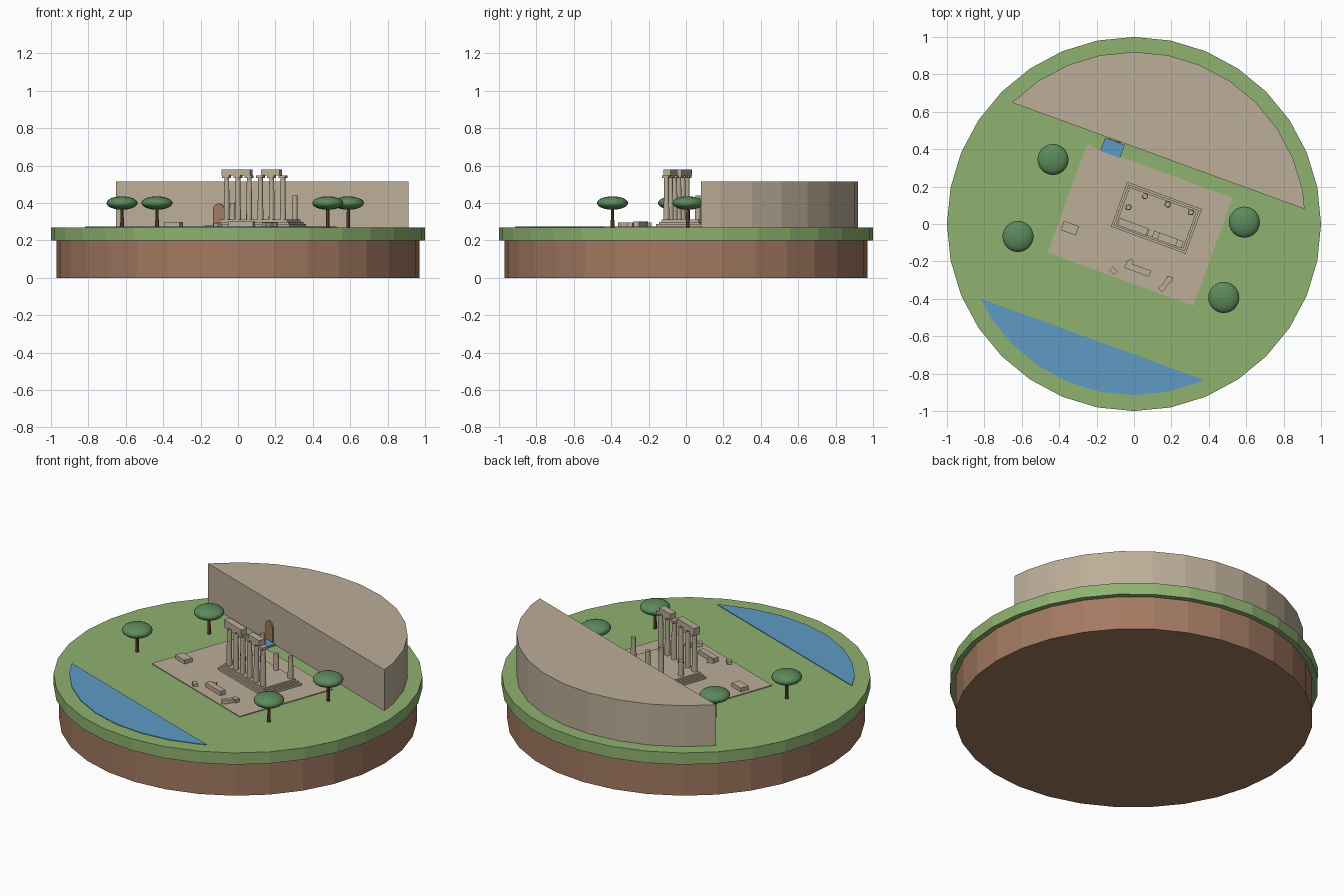
import bpy, bmesh, math
from mathutils import Matrix, Vector

cube = bpy.data.objects.get("Cube")
if cube:
    bpy.data.objects.remove(cube, do_unlink=True)

TURN = math.radians(-20)          # the whole site is turned about z
SITE = Matrix.Rotation(TURN, 4, 'Z')
GROUND = 0.27
PAVED = 0.275


def material(name, rgb):
    linear = [((c / 255 + 0.055) / 1.055) ** 2.4 for c in rgb] + [1]
    m = bpy.data.materials.new(name)
    m.use_nodes = True
    m.diffuse_color = linear
    m.node_tree.nodes["Principled BSDF"].inputs["Base Color"].default_value = linear
    return m


stone = material("pale stone", (188, 174, 152))
grass = material("grass green", (143, 178, 112))
earth = material("earth brown", (163, 122, 97))
water = material("water blue", (94, 154, 196))
bark = material("bark brown", (118, 78, 54))
leaf = material("leaf green", (92, 138, 92))


def finish(name, bm, mat, matrix=None):
    mesh = bpy.data.meshes.new(name)
    bm.to_mesh(mesh)
    bm.free()
    mesh.materials.append(mat)
    ob = bpy.data.objects.new(name, mesh)
    if matrix:
        ob.matrix_world = matrix
    bpy.context.collection.objects.link(ob)
    return ob


def drum(name, x, y, r1, r2, z0, z1, mat, sides=32, matrix=None):
    bm = bmesh.new()
    bmesh.ops.create_cone(bm, cap_ends=True, segments=sides, radius1=r1, radius2=r2,
                          depth=z1 - z0, matrix=Matrix.Translation((x, y, (z0 + z1) / 2)))
    return finish(name, bm, mat, matrix)


def box(name, u, v, sx, sy, z0, z1, mat, matrix=SITE, spin=0):
    bm = bmesh.new()
    place = Matrix.LocRotScale(Vector((u, v, (z0 + z1) / 2)),
                               Matrix.Rotation(math.radians(spin), 3, 'Z'),
                               Vector((sx, sy, z1 - z0)))
    bmesh.ops.create_cube(bm, size=1, matrix=place)
    return finish(name, bm, mat, matrix)


def disc_segment(name, radius, dist, side, z0, z1, mat):
    """Disc cut by a straight chord; keeps the part beyond the chord."""
    bm = bmesh.new()
    bmesh.ops.create_cone(bm, cap_ends=True, segments=32, radius1=radius, radius2=radius,
                          depth=z1 - z0, matrix=Matrix.Translation((0, 0, (z0 + z1) / 2)))
    normal = SITE.to_3x3() @ Vector((0, side, 0))
    cut = bmesh.ops.bisect_plane(bm, geom=bm.verts[:] + bm.edges[:] + bm.faces[:],
                                 plane_co=normal * dist, plane_no=normal, clear_inner=True)
    edges = [e for e in cut["geom_cut"] if isinstance(e, bmesh.types.BMEdge)]
    bmesh.ops.contextual_create(bm, geom=edges)
    bmesh.ops.recalc_face_normals(bm, faces=bm.faces[:])
    return finish(name, bm, mat)


# Island
drum("earth_base", 0, 0, 0.97, 0.97, 0, 0.2, earth)
drum("grass_top", 0, 0, 1, 1, 0.2, GROUND, grass)
disc_segment("cliff", 0.92, 0.387, 1, GROUND, 0.515, stone)
disc_segment("river", 0.915, 0.655, -1, GROUND - 0.01, 0.274, water)
box("paved_court", 0.033, 0.005, 0.83, 0.615, GROUND - 0.01, PAVED, stone)

# Spring and cave mouth
box("spring_pool", -0.247, 0.343, 0.112, 0.075, GROUND, 0.28, water)
bm = bmesh.new()
half, spring_line = 0.032, 0.365
outline = [(-half, GROUND), (half, GROUND)]
outline += [(half * math.cos(a), spring_line + half * math.sin(a))
            for a in (math.pi * i / 10 for i in range(11))]
face = bm.faces.new([bm.verts.new((-0.249 + x, 0.388, z)) for x, z in outline])
front = bmesh.ops.extrude_face_region(bm, geom=[face])["geom"]
bmesh.ops.translate(bm, vec=(0, -0.009, 0),
                    verts=[g for g in front if isinstance(g, bmesh.types.BMVert)])
bmesh.ops.recalc_face_normals(bm, faces=bm.faces[:])
finish("cave_mouth", bm, earth, SITE)

# Temple platform
TU, TV = 0.1015, 0.072
FLOOR = 0.312
for i in range(3):
    box(f"temple_step_{i + 1}", TU, TV, 0.425 - 0.022 * i, 0.255 - 0.022 * i,
        GROUND, 0.288 + 0.012 * i, stone)

# Standing front colonnade
for i in range(6):
    u, v = TU - 0.16 + 0.064 * i, TV - 0.088
    drum(f"front_column_{i + 1}", u, v, 0.016, 0.013, FLOOR, 0.535, stone, 12, SITE)
    box(f"front_capital_{i + 1}", u, v, 0.038, 0.038, 0.533, 0.548, stone)
box("left_lintel", 0.0, TV - 0.088, 0.162, 0.04, 0.546, 0.58, stone)
box("right_lintel", 0.197, TV - 0.088, 0.105, 0.04, 0.546, 0.58, stone)

# Broken columns
stumps = [(-0.059, 0.074, 0.40), (0.005, 0.16, 0.48), (0.133, 0.16, 0.41), (0.264, 0.163, 0.44)]
for i, (u, v, top) in enumerate(stumps):
    drum(f"broken_column_{i + 1}", u, v, 0.016, 0.0135, FLOOR, top, stone, 12, SITE)

# Fallen blocks: x, y, length, width, height, spin
blocks = [(-0.343, -0.022, 0.085, 0.052, 0.023, -20), (0.02, -0.242, 0.14, 0.034, 0.026, -20),
          (-0.022, -0.203, 0.035, 0.025, 0.02, 25), (-0.11, -0.25, 0.036, 0.026, 0.017, -45),
          (0.15, -0.342, 0.032, 0.03, 0.022, 40), (0.168, -0.322, 0.045, 0.025, 0.02, 55),
          (0.19, -0.295, 0.034, 0.028, 0.022, -15)]
for i, (x, y, sx, sy, h, spin) in enumerate(blocks):
    box(f"fallen_block_{i + 1}", x, y, sx, sy, GROUND, PAVED + h, stone, None, spin)

# Umbrella trees
for i, (x, y) in enumerate([(-0.433, 0.345), (-0.62, -0.067), (0.59, 0.01), (0.48, -0.393)]):
    drum(f"tree_trunk_{i + 1}", x, y, 0.01, 0.008, GROUND, 0.39, bark, 8)
    bm = bmesh.new()
    bmesh.ops.create_uvsphere(bm, u_segments=24, v_segments=12, radius=1,
                              matrix=Matrix.LocRotScale(Vector((x, y, 0.4)), None,
                                                        Vector((0.083, 0.083, 0.036))))
    for f in bm.faces:
        f.smooth = True
    finish(f"tree_crown_{i + 1}", bm, leaf)
